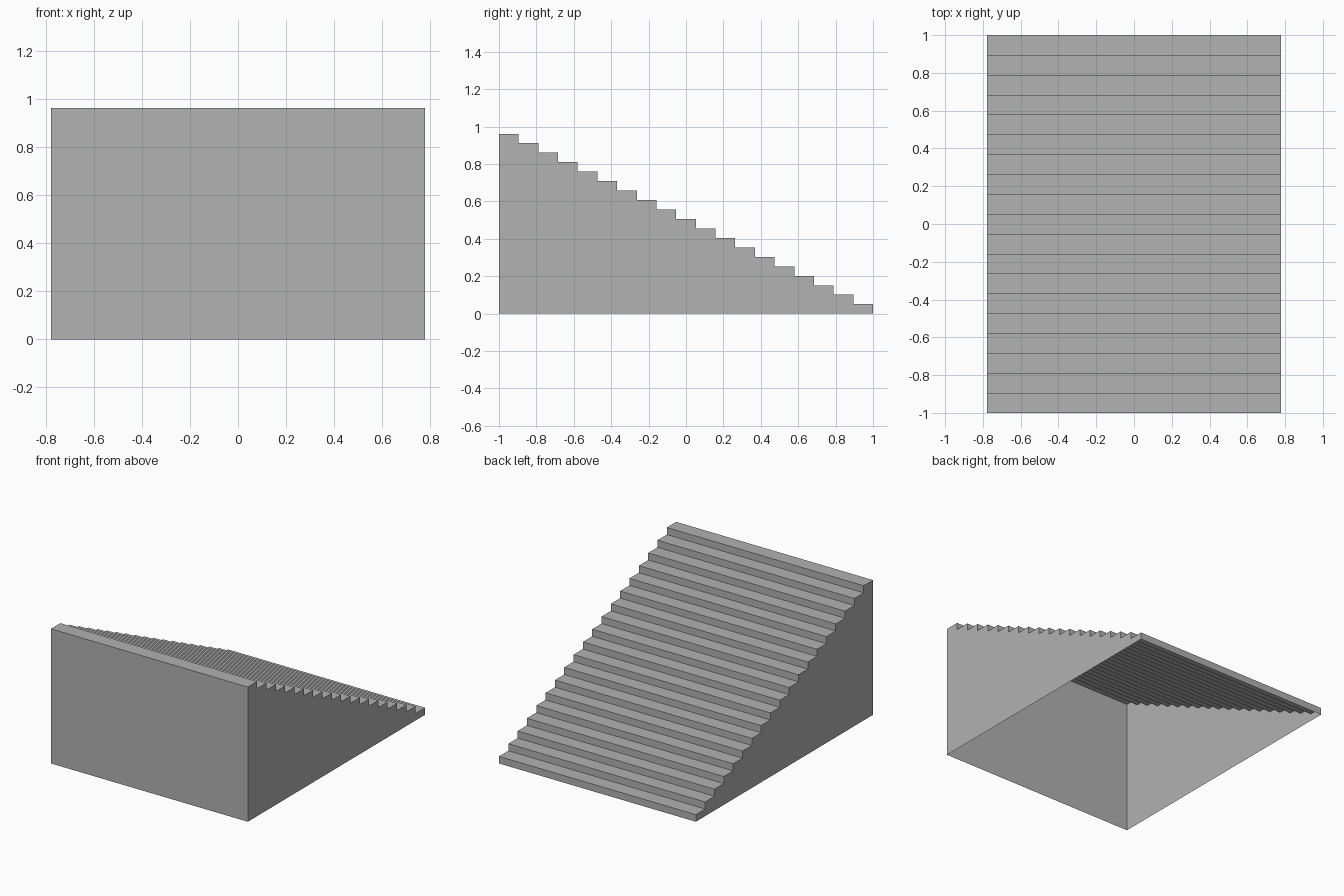
import bpy
import bmesh

STEPS = 19
HALF_WIDTH = 0.778
HALF_DEPTH = 1.0
HEIGHT = 0.962

cube = bpy.data.objects.get("Cube")
if cube:
    bpy.data.objects.remove(cube, do_unlink=True)

# Plain grey finish
grey = bpy.data.materials.new("plain_grey")
grey.use_nodes = True
colour = (0.445, 0.445, 0.445, 1.0)
grey.diffuse_color = colour
grey.node_tree.nodes["Principled BSDF"].inputs["Base Color"].default_value = colour

# Stepped side profile: up the tall front wall, then down the flight to the back
run = 2 * HALF_DEPTH / STEPS
rise = HEIGHT / STEPS
profile = [(-HALF_DEPTH, 0.0)]
for i in range(STEPS):
    z = HEIGHT - i * rise
    profile += [(-HALF_DEPTH + i * run, z), (-HALF_DEPTH + (i + 1) * run, z)]
profile.append((HALF_DEPTH, 0.0))

# Hollow staircase shell, open underneath
bm = bmesh.new()
right = [bm.verts.new((-HALF_WIDTH, y, z)) for y, z in profile]
left = [bm.verts.new((HALF_WIDTH, y, z)) for y, z in profile]

# Front wall, treads and risers
for i in range(len(profile) - 1):
    bm.faces.new((right[i], left[i], left[i + 1], right[i + 1]))

# Side walls
bm.faces.new(right)
bm.faces.new(list(reversed(left)))

mesh = bpy.data.meshes.new("staircase")
bm.to_mesh(mesh)
bm.free()
mesh.materials.append(grey)
staircase = bpy.data.objects.new("staircase", mesh)
bpy.context.collection.objects.link(staircase)
